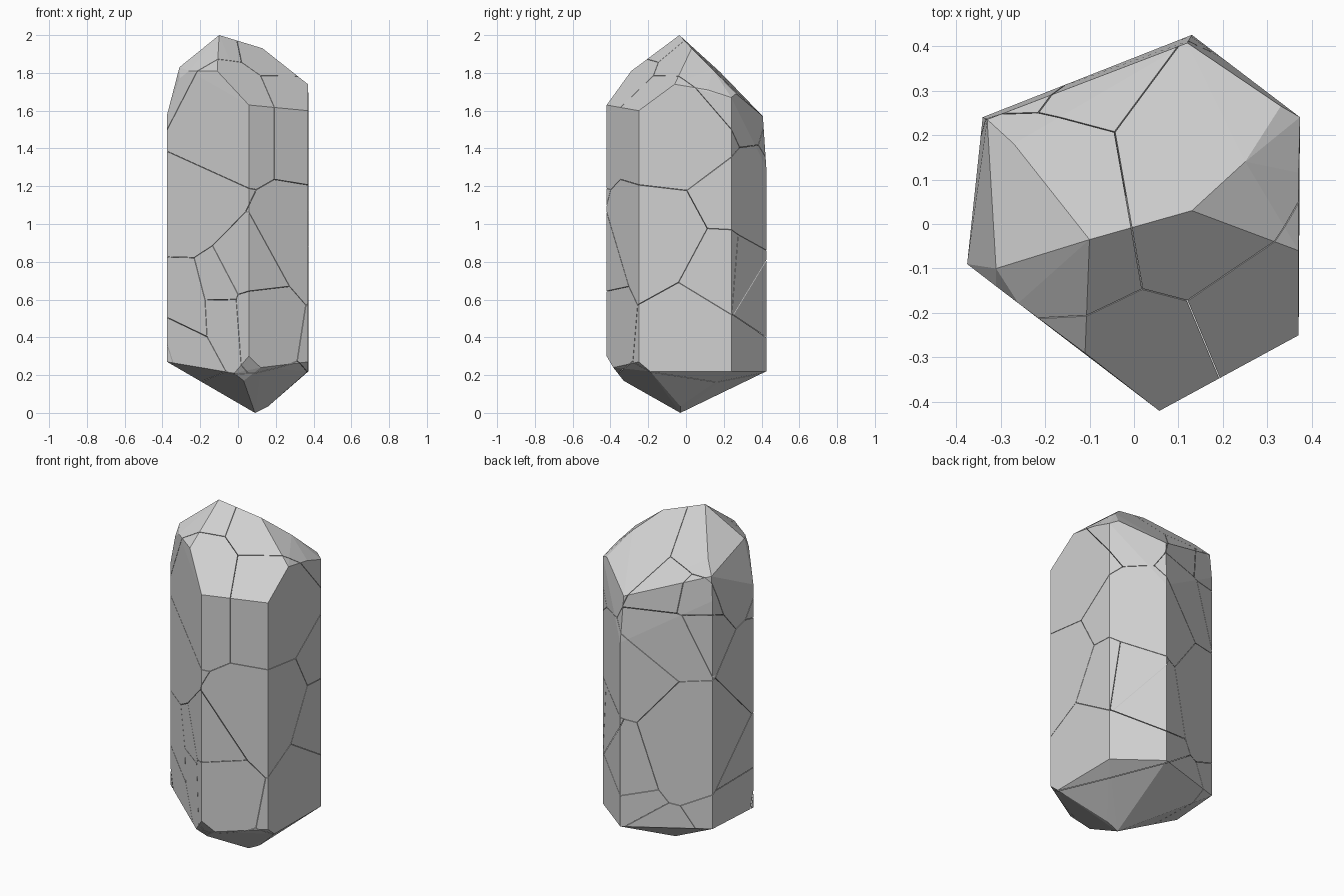
import bpy
import bmesh
import random
from mathutils import Vector

random.seed(7)

# Remove the default cube only
default_cube = bpy.data.objects.get("Cube")
if default_cube:
    bpy.data.objects.remove(default_cube, do_unlink=True)

# Single stone colour
STONE_GREY = (0.64, 0.64, 0.64, 1.0)
stone = bpy.data.materials.new("pale_grey_stone")
stone.use_nodes = True
stone.diffuse_color = STONE_GREY
shader = next(n for n in stone.node_tree.nodes if n.type == 'BSDF_PRINCIPLED')
shader.inputs["Base Color"].default_value = STONE_GREY
shader.inputs["Roughness"].default_value = 0.8

# Six-sided shaft: x, y of each corner, then lower and upper height
SHAFT_CORNERS = [
    (-.375, -.09, .27, 1.58),
    (.057, -.42, .30, 1.63),
    (.37, -.25, .27, 1.60),
    (.373, .24, .22, 1.67),
    (.13, .425, .22, 1.3),
    (-.34, .24, .26, 1.60),
]

# Corners of the cut crown
CROWN = [
    (-.10, -.035, 2), (.13, .03, 1.93),
    (-.11, -.29, 1.81), (-.26, -.178, 1.81),
    (-.31, -.14, 1.77), (-.31, -.10, 1.83),
    (-.27, .18, 1.805), (-.33, .235, 1.74),
    (.37, -.06, 1.74), (.37, .115, 1.71),
    (.25, .14, 1.82), (.33, .265, 1.69),
    (.12, .407, 1.57),
]

# Corners of the blunt lower point
POINT = [
    (.09, -.03, 0), (.16, -.03, .035),
    (-.02, -.36, .21), (.12, -.385, .24), (.03, -.33, .17),
    (.37, -.19, .22),
]

# Centres of the large shards
LARGE_SHARDS = [
    (-.2, .1, 1.68), (.14, .16, 1.68), (.28, -.05, 1.5),
    (-.08, -.2, 1.5), (-.2, -.12, 1.1), (.22, -.12, .9),
    (.15, .25, 1.1), (-.2, .2, .8), (-.2, -.1, .55),
    (.24, .1, .5), (0, 0, .12),
]

# Places where the stone has broken into small chips: centre, spread, count
CHIP_CLUSTERS = [
    ((.03, -.34, .66), .10, 4),
    ((-.15, .30, 1.5), .10, 4),
    ((.30, .28, .7), .08, 3),
    ((-.33, -.1, .36), .06, 2),
]

CRACK_HALF_WIDTH = 0.0012


def make_crystal():
    """Return the whole crystal as a closed convex solid."""
    solid = bmesh.new()
    for x, y, low, high in SHAFT_CORNERS:
        solid.verts.new((x, y, low))
        solid.verts.new((x, y, high))
    for corner in CROWN + POINT:
        solid.verts.new(corner)
    hull = bmesh.ops.convex_hull(solid, input=solid.verts[:])
    spare = [g for g in hull["geom_interior"] if isinstance(g, bmesh.types.BMVert)]
    if spare:
        bmesh.ops.delete(solid, geom=spare, context='VERTS')
    bmesh.ops.recalc_face_normals(solid, faces=solid.faces[:])
    return solid


def slice_off(solid, point, normal):
    """Cut away everything beyond the plane and cap the cut."""
    everything = solid.verts[:] + solid.edges[:] + solid.faces[:]
    bmesh.ops.bisect_plane(solid, geom=everything, dist=0.00001, plane_co=point,
                           plane_no=normal, clear_outer=True)
    rim = [e for e in solid.edges if e.is_boundary]
    if rim:
        bmesh.ops.holes_fill(solid, edges=rim, sides=0)


def scatter_centres():
    """Collect the centres of large shards and small chips."""
    centres = [Vector(c) for c in LARGE_SHARDS]
    for middle, spread, count in CHIP_CLUSTERS:
        for _ in range(count):
            jitter = Vector([random.uniform(-spread, spread) for _ in range(3)])
            centres.append(Vector(middle) + jitter)
    return centres


def make_shard(whole, centre, others):
    """Trim a copy of the crystal to the region nearest one centre."""
    shard = whole.copy()
    for other in sorted(others, key=lambda c: (c - centre).length):
        direction = (other - centre).normalized()
        border = (centre + other) / 2 - direction * CRACK_HALF_WIDTH
        slice_off(shard, border, direction)
        if not shard.faces:
            break
    return shard


# Break the crystal into tightly fitting shards
crystal = make_crystal()
centres = scatter_centres()
for index, centre in enumerate(centres):
    others = [c for c in centres if c is not centre]
    shard = make_shard(crystal, centre, others)
    if shard.faces:
        bmesh.ops.dissolve_limit(shard, angle_limit=0.02, verts=shard.verts[:],
                                 edges=shard.edges[:])
        bmesh.ops.recalc_face_normals(shard, faces=shard.faces[:])
        kind = "large_shard" if index < len(LARGE_SHARDS) else "small_chip"
        name = f"crystal_{kind}_{index + 1}"
        mesh = bpy.data.meshes.new(name)
        shard.to_mesh(mesh)
        mesh.materials.append(stone)
        bpy.context.collection.objects.link(bpy.data.objects.new(name, mesh))
    shard.free()
crystal.free()
